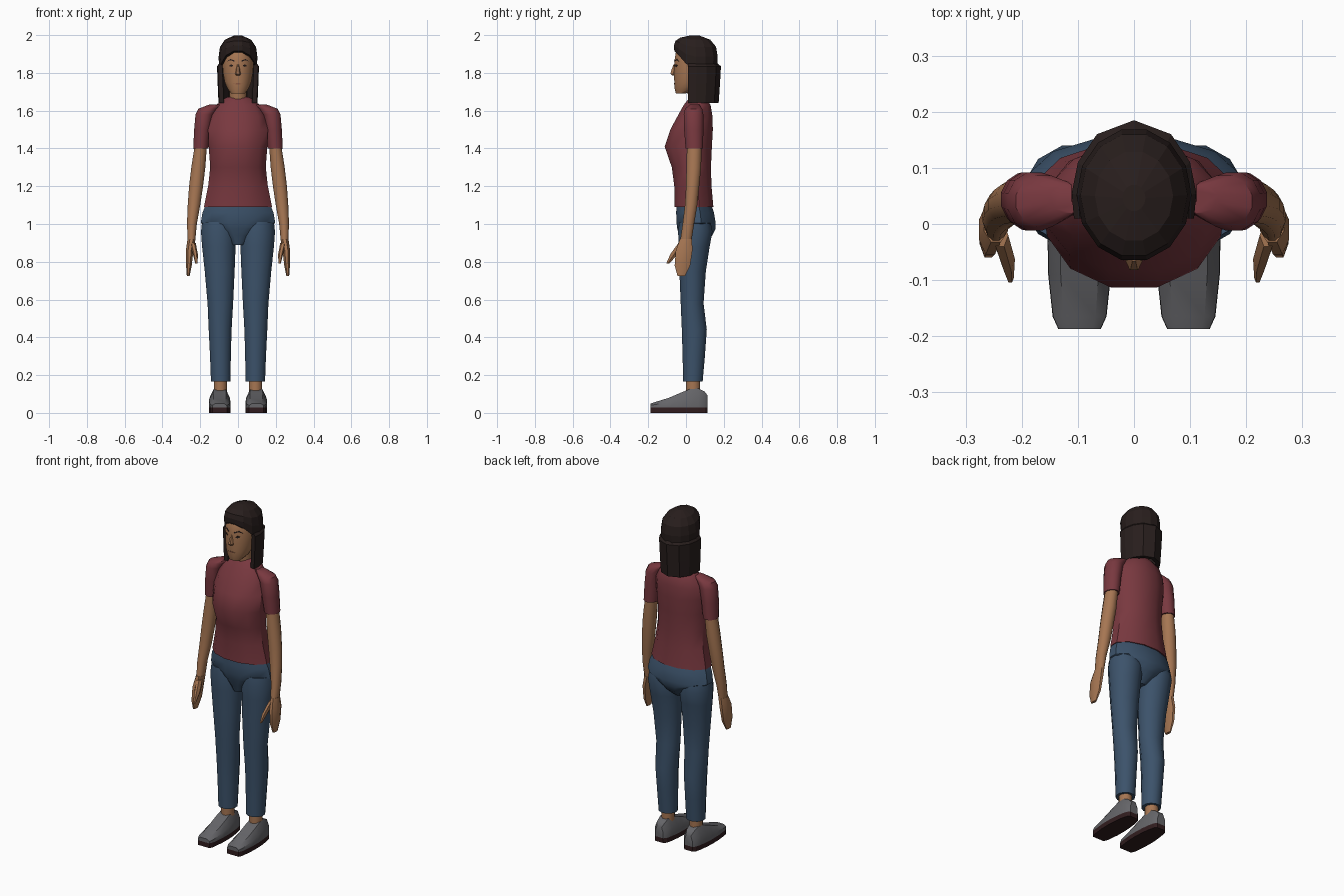
import bpy, bmesh, math
from mathutils import Vector
from mathutils.bvhtree import BVHTree

cube = bpy.data.objects.get("Cube")
if cube:
    bpy.data.objects.remove(cube)


def material(name, r, g, b):
    m = bpy.data.materials.new(name)
    m.use_nodes = True
    m.diffuse_color = (r, g, b, 1)
    bsdf = next(n for n in m.node_tree.nodes if n.type == 'BSDF_PRINCIPLED')
    bsdf.inputs["Base Color"].default_value = (r, g, b, 1)
    return m


skin = material("skin brown", .38, .18, .085)
shirt_red = material("shirt red", .19, .04, .05)
denim = material("denim blue", .045, .085, .145)
hair_dark = material("hair dark brown", .021, .013, .012)
shoe_grey = material("shoe grey", .13, .13, .14)
sole_dark = material("sole dark", .03, .012, .013)
lip_brown = material("lip brown", .26, .1, .055)


def finish(bm, name, mat, smooth=True, closed=True):
    """Turn a bmesh into a named, coloured object."""
    if closed:
        bmesh.ops.recalc_face_normals(bm, faces=bm.faces)
    mesh = bpy.data.meshes.new(name)
    bm.to_mesh(mesh)
    bm.free()
    mesh.materials.append(mat)
    obj = bpy.data.objects.new(name, mesh)
    bpy.context.collection.objects.link(obj)
    if smooth:
        bpy.ops.object.select_all(action='DESELECT')
        obj.select_set(True)
        bpy.context.view_layer.objects.active = obj
        bpy.ops.object.shade_smooth_by_angle(angle=math.radians(38))
    return obj


def skin_rings(rings, name, mat, smooth=True):
    """Bridge rings of points and cap both ends."""
    bm = bmesh.new()
    loops = [[bm.verts.new(p) for p in ring] for ring in rings]
    n = len(loops[0])
    for a, b in zip(loops, loops[1:]):
        for i in range(n):
            j = (i + 1) % n
            bm.faces.new((a[i], a[j], b[j], b[i]))
    bm.faces.new(loops[0])
    bm.faces.new(loops[-1])
    return finish(bm, name, mat, smooth)


def oval(z, x0, x1, y0, y1, n):
    """Flat-fronted polygon ring filling the given extents."""
    grow = 1 / math.cos(math.pi / n)
    ring = []
    for i in range(n):
        a = math.tau * (i + .5) / n
        ring.append(Vector(((x0 + x1) / 2 + math.sin(a) * grow * (x1 - x0) / 2,
                            (y0 + y1) / 2 - math.cos(a) * grow * (y1 - y0) / 2, z)))
    return ring


def loft(name, mat, rows, n=12, side=1):
    rings = [oval(*row, n) for row in rows]
    for ring in rings:
        for p in ring:
            p.x *= side
    return skin_rings(rings, name, mat)


def centred(rows):
    """Rows of height, half width, front and back."""
    return [(z, -w, w, f, b) for z, w, f, b in rows]


# Torso, pelvis and neck
loft("shirt_body", shirt_red, centred([
    (1.09, .18, -.06, .145), (1.2, .158, -.062, .135), (1.3, .147, -.075, .132),
    (1.41, .155, -.113, .137), (1.5, .158, -.083, .142), (1.57, .148, -.045, .14),
    (1.63, .115, -.012, .13), (1.66, .08, .012, .11), (1.672, .055, .02, .1)]))
loft("jeans_hips", denim, centred([
    (.89, .035, -.02, .08), (.94, .085, -.036, .14), (.975, .14, -.046, .157),
    (1.005, .197, -.05, .157), (1.06, .188, -.052, .148), (1.1, .172, -.05, .135)]))
loft("neck", skin, centred([
    (1.6, .05, .02, .11), (1.68, .045, .01, .1), (1.78, .045, .0, .1)]))

# Limbs, both sides
for side, label in ((1, "left_"), (-1, "right_")):
    loft(label + "sleeve", shirt_red, [
        (1.4, .157, .237, -.002, .09), (1.5, .145, .232, -.01, .092),
        (1.58, .13, .225, -.012, .092), (1.61, .11, .21, -.005, .086),
        (1.633, .08, .15, .02, .07)], side=side)
    loft(label + "arm", skin, [
        (.915, .226, .266, -.03, .03), (1.0, .218, .27, -.018, .043),
        (1.1, .2, .266, -.006, .06), (1.2, .185, .259, 0, .07),
        (1.3, .173, .247, .002, .08), (1.41, .165, .23, .005, .083)], side=side)
    loft(label + "hand", skin, [
        (.725, .256, .271, -.045, -.005), (.78, .245, .275, -.06, .022),
        (.86, .236, .276, -.054, .034), (.92, .225, .267, -.032, .032)], 8, side)
    loft(label + "thumb", skin, [
        (.792, .215, .226, -.104, -.088), (.84, .214, .237, -.083, -.042),
        (.9, .226, .252, -.04, 0)], 6, side)
    loft(label + "jeans_leg", denim, [
        (.165, .04, .143, -.015, .088), (.3, .038, .148, -.018, .1),
        (.44, .034, .155, -.022, .11), (.58, .026, .161, -.028, .093),
        (.75, .018, .176, -.035, .105), (.88, .013, .19, -.038, .125),
        (.96, .01, .196, -.042, .14), (1.01, .02, .19, -.035, .13)], side=side)
    loft(label + "ankle", skin, [
        (.09, .058, .128, 0, .075), (.19, .058, .128, 0, .075)], side=side)

    # Shoe upper as cross-sections along the foot, over a flat sole
    foot = [(-.187, .038, .05), (-.165, .048, .057), (-.09, .056, .08),
            (-.03, .057, .106), (.02, .054, .126), (.065, .048, .13),
            (.1, .04, .112), (.115, .026, .09)]
    mid = .097 * side
    base = .028
    sections = []
    for y, w, top in foot:
        shoulder = base + (top - base) * .55
        half = [(w, base), (w * .98, shoulder), (w * .6, top)]
        sections.append([(mid + x, y, z) for x, z in half]
                        + [(mid - x, y, z) for x, z in reversed(half)])
    skin_rings(sections, label + "shoe", shoe_grey)
    outline = [(mid + w, y) for y, w, _ in foot]
    outline += [(mid - w, y) for y, w, _ in reversed(foot)]
    skin_rings([[(x, y, z) for x, y in outline] for z in (0, base)],
               label + "sole", sole_dark, False)

# Head with a nose
head = loft("head", skin, centred([
    (1.69, .035, -.053, -.005), (1.715, .055, -.06, .06), (1.75, .07, -.062, .1),
    (1.8, .079, -.063, .13), (1.86, .083, -.062, .145), (1.92, .078, -.052, .14),
    (1.96, .055, -.02, .11)]))
loft("nose", skin, centred([
    (1.785, .01, -.07, -.05), (1.795, .013, -.082, -.05), (1.81, .01, -.079, -.05),
    (1.845, .005, -.066, -.05)]), 6)

# Painted face details, laid on the surface of the head
surface = BVHTree.FromPolygons([v.co.copy() for v in head.data.vertices],
                               [tuple(p.vertices) for p in head.data.polygons])


def face_plate(name, mat, points):
    bm = bmesh.new()
    verts = []
    for x, z in points:
        hit = surface.ray_cast(Vector((x, -1, z)), Vector((0, 1, 0)))[0]
        verts.append(bm.verts.new((x, hit.y - .003, z)))
    face = bm.faces.new(verts)
    face.normal_update()
    if face.normal.y > 0:
        face.normal_flip()
    extra = bmesh.ops.extrude_face_region(bm, geom=[face])
    for v in extra["geom"]:
        if isinstance(v, bmesh.types.BMVert):
            v.co.y += .006
    finish(bm, name, mat, False)


for s, label in ((1, "left_"), (-1, "right_")):
    face_plate(label + "eye", hair_dark,
               [(s * (.036 + .01 * math.cos(k * math.tau / 8)),
                 1.838 + .006 * math.sin(k * math.tau / 8)) for k in range(8)])
    face_plate(label + "eyebrow", hair_dark,
               [(s * .018, 1.859), (s * .04, 1.867), (s * .058, 1.861),
                (s * .04, 1.873), (s * .018, 1.866)])
face_plate("mouth", lip_brown,
           [(-.026, 1.742), (0, 1.738), (.026, 1.742), (0, 1.747)])

# Hair cap with a hairline that rises over the forehead
rings = []
for t, scale in ((0, .98), (.35, 1), (.65, .93), (.87, .68), (1, .2)):
    ring = oval(0, -.1, .1, -.064, .168, 14)
    for p in ring:
        rise = min(1, max(0, (.02 - p.y) / .08))
        low = 1.825 + .09 * rise
        p.z = low + (1.998 - low) * t
        p.x *= scale
        p.y = .045 + (p.y - .045) * scale
    rings.append(ring)
skin_rings(rings, "hair_cap", hair_dark, False)

# Long hair hanging round the back and sides
half = [(.107, .01), (.111, .055), (.1, .11), (.066, .16), (0, .185)]
plan = half + [(-x, y) for x, y in reversed(half[:-1])]
bm = bmesh.new()
levels = []
for z, k in ((1.64, .93), (1.74, .97), (1.835, 1), (1.85, .9)):
    levels.append([bm.verts.new((x * k, .01 + (y - .01) * k, z)) for x, y in plan])
for a, b in zip(levels, levels[1:]):
    for i in range(len(plan) - 1):
        bm.faces.new((a[i], a[i + 1], b[i + 1], b[i]))
long_hair = finish(bm, "long_hair", hair_dark, False, closed=False)
thick = long_hair.modifiers.new("thickness", 'SOLIDIFY')
thick.thickness = .025
thick.offset = -1
